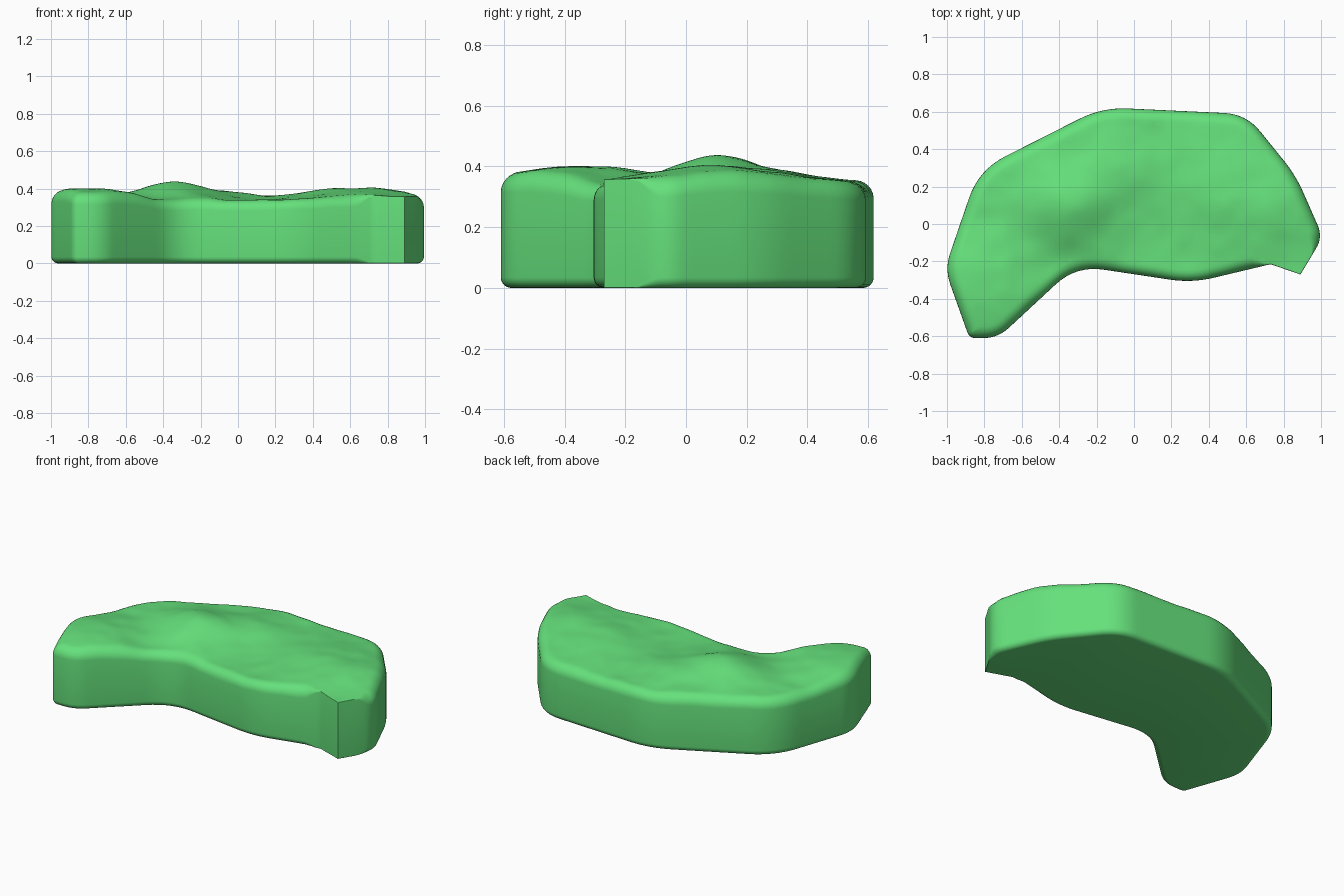
import bpy, bmesh, math
from mathutils import Vector, noise
from mathutils.geometry import delaunay_2d_cdt

if "Cube" in bpy.data.objects:
    bpy.data.objects.remove(bpy.data.objects["Cube"])

# outline corners, counter-clockwise: x, y, fillet cut length
CORNERS = [(-1.012, -0.24, .09), (-0.88, -0.61, .035), (-0.728, -0.61, .08),
           (-0.31, -0.222, .15), (0.31, -0.315, .12), (0.73, -0.215, 0),
           (0.89, -0.27, 0), (1.01, -0.07, .07), (0.865, 0.26, .10),
           (0.60, 0.588, .12), (-0.17, 0.624, .14), (-0.83, 0.29, .16)]
TOP_R, BOT_R = 0.06, 0.035
TIP = Vector((0.85, -0.25))

# broad bumps on the upper surface: x, y, height, spread
HILLS = [(-0.80, -0.35, .058, .21), (-0.33, 0.08, .075, .14),
         (-0.10, 0.28, .036, .15), (0.72, 0.07, .052, .20),
         (0.40, 0.20, .032, .15), (-0.52, 0.2, .022, .15),
         (-0.45, -0.2, -.02, .12), (0.12, -0.1, -.012, .16)]


def top_height(x, y):
    z = 0.347
    for hx, hy, h, s in HILLS:
        z += h * math.exp(-((x - hx) ** 2 + (y - hy) ** 2) / (2 * s * s))
    z += 0.007 * noise.noise(Vector((5 * x + 3 * y, 6 * y - 3 * x, 1.3)))
    return z + 0.003 * noise.noise(Vector((11 * x, 11 * y, 4.7)))


def rounded_outline():
    pts, n = [], len(CORNERS)
    for i in range(n):
        c = Vector(CORNERS[i][:2])
        a = Vector(CORNERS[i - 1][:2])
        b = Vector(CORNERS[(i + 1) % n][:2])
        cut = CORNERS[i][2]
        if cut == 0:
            pts.append(c)
            continue
        p, q = c + (a - c).normalized() * cut, c + (b - c).normalized() * cut
        for k in range(9):
            t = k / 8
            pts.append(p * (1 - t) ** 2 + c * 2 * t * (1 - t) + q * t * t)
    dense = []
    for i, p in enumerate(pts):
        q = pts[(i + 1) % len(pts)]
        steps = max(1, round((q - p).length / 0.03))
        dense += [p.lerp(q, k / steps) for k in range(steps)]
    return dense


outline = rounded_outline()
N = len(outline)
inward, weight = [], []
for i, p in enumerate(outline):
    d = (outline[(i + 1) % N] - p).normalized() + (p - outline[i - 1]).normalized()
    inward.append(Vector((-d.y, d.x)).normalized())
    # rounding fades out around the crisp tip
    t = min(1, max(0, ((p - TIP).length - 0.125) / 0.10))
    weight.append(0.06 + 0.94 * t * t * (3 - 2 * t))

bm = bmesh.new()


def add_ring(radius, angle, top):
    ring = []
    for p, nrm, w in zip(outline, inward, weight):
        r = radius * w
        q = p + nrm * r * (1 - math.cos(angle))
        drop = r * (1 - math.sin(angle))
        z = top_height(q.x, q.y) - drop if top else drop
        ring.append(bm.verts.new((q.x, q.y, z)))
    return ring


# bottom rounding, wall and top rounding
K = 6
rings = [add_ring(BOT_R, math.pi / 2 * (1 - k / K), False) for k in range(K + 1)]
rings += [add_ring(TOP_R, math.pi / 2 * k / K, True) for k in range(K + 1)]
for lo, hi in zip(rings, rings[1:]):
    for i in range(N):
        j = (i + 1) % N
        bm.faces.new((lo[i], lo[j], hi[j], hi[i]))

# uneven top and flat bottom caps
rim = [v.co.xy for v in rings[-1]]
grid = []
for i in range(-50, 51):
    for j in range(-32, 33):
        g = Vector((i * 0.02, j * 0.02))
        if min((g - r).length_squared for r in rim) > 0.00025:
            grid.append(g)
edges = [(i, (i + 1) % N) for i in range(N)]
co, _, tris, *_ = delaunay_2d_cdt(rim + grid, edges, [list(range(N))], 1, 1e-6)
cap = [bm.verts.new((c.x, c.y, top_height(c.x, c.y))) for c in co]
for t in tris:
    bm.faces.new([cap[k] for k in t])
base = bm.faces.new(rings[0][::-1])
bmesh.ops.triangulate(bm, faces=[base])
bmesh.ops.remove_doubles(bm, verts=bm.verts, dist=1e-5)
bmesh.ops.delete(bm, geom=[v for v in bm.verts if not v.link_faces], context='VERTS')
bmesh.ops.recalc_face_normals(bm, faces=bm.faces)

mesh = bpy.data.meshes.new("ground_slab")
bm.to_mesh(mesh)
bm.free()
slab = bpy.data.objects.new("ground_slab", mesh)
bpy.context.collection.objects.link(slab)

mat = bpy.data.materials.new("grass_green")
mat.diffuse_color = (0.13, 0.75, 0.20, 1)
mat.use_nodes = True
mat.node_tree.nodes["Principled BSDF"].inputs["Base Color"].default_value = mat.diffuse_color
mesh.materials.append(mat)

bpy.context.view_layer.objects.active = slab
slab.select_set(True)
bpy.ops.object.shade_smooth_by_angle(angle=math.radians(35))
